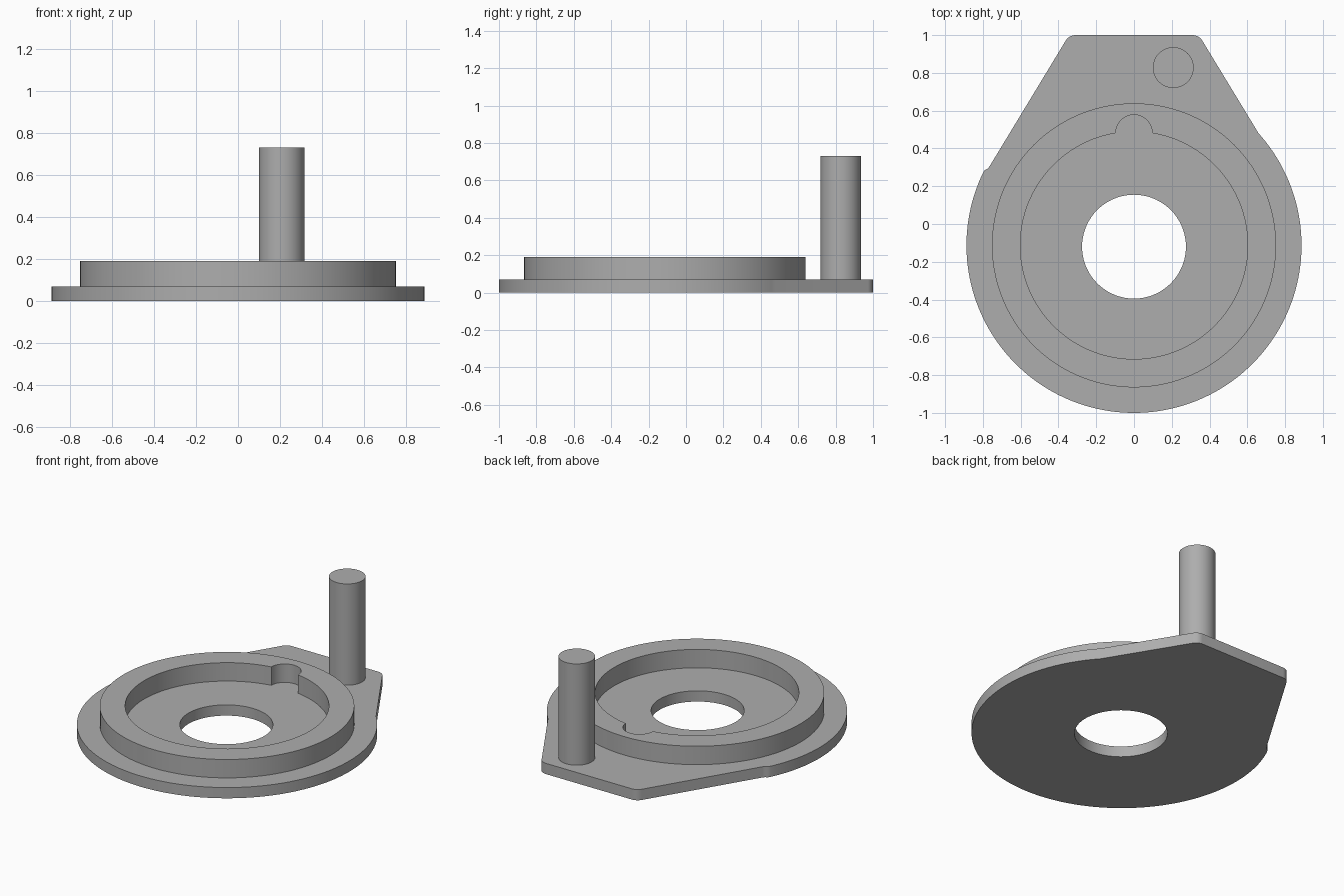
import bpy
import bmesh
from math import sin, cos, asin, pi, radians

old = bpy.data.objects.get("Cube")
if old:
    bpy.data.objects.remove(old, do_unlink=True)

grey = bpy.data.materials.new("plain grey")
grey.use_nodes = True
color = (0.42, 0.42, 0.42, 1)
grey.diffuse_color = color
grey.node_tree.nodes["Principled BSDF"].inputs["Base Color"].default_value = color

CY = -0.113          # shared centre of disc, ring and bore
PLATE_TOP = 0.07
RING_TOP = 0.19
PIN_TOP = 0.73


def arc(cx, cy, r, start, end, steps):
    """Points along an arc, both ends included."""
    return [(cx + r * cos(start + (end - start) * i / steps),
             cy + r * sin(start + (end - start) * i / steps))
            for i in range(steps + 1)]


def circle(cx, cy, r, steps):
    return arc(cx, cy, r, 0, 2 * pi, steps)[:-1]


def prism(name, loops, bottom, top):
    """Extrude an outline, with any inner loops left as holes."""
    bm = bmesh.new()
    edges = []
    for loop in loops:
        verts = [bm.verts.new((x, y, bottom)) for x, y in loop]
        edges += [bm.edges.new((v, verts[i - 1])) for i, v in enumerate(verts)]
    bmesh.ops.triangle_fill(bm, edges=edges, use_beauty=True)
    result = bmesh.ops.extrude_face_region(bm, geom=bm.faces[:], use_keep_orig=True)
    raised = [g for g in result["geom"] if isinstance(g, bmesh.types.BMVert)]
    bmesh.ops.translate(bm, verts=raised, vec=(0, 0, top - bottom))
    bmesh.ops.recalc_face_normals(bm, faces=bm.faces[:])
    mesh = bpy.data.meshes.new(name)
    bm.to_mesh(mesh)
    bm.free()
    mesh.materials.append(grey)
    obj = bpy.data.objects.new(name, mesh)
    bpy.context.collection.objects.link(obj)
    bpy.ops.object.select_all(action='DESELECT')
    obj.select_set(True)
    bpy.context.view_layer.objects.active = obj
    bpy.ops.object.shade_smooth_by_angle(angle=radians(30))
    return obj


# Base plate: round disc running into a tapered tab with rounded corners
R = 0.887
right_join = asin((0.48 - CY) / R)
left_join = pi - asin((0.27 - CY) / R)
outline = arc(0, CY, R, left_join, right_join + 2 * pi, 120)
slant = radians(32)
outline += arc(0.31, 0.94, 0.06, slant, pi / 2, 8)
outline += arc(-0.31, 0.94, 0.06, pi / 2, pi - slant, 8)
outline += [(-0.765, 0.305), (-0.775, 0.293), (-0.79, 0.285)]
bore = circle(0, CY - 0.007, 0.275, 72)
prism("base_plate", [outline, bore], 0, PLATE_TOP)

# Raised ring with a half-round notch in its inner wall
inner_r, notch_r = 0.602, 0.097
gap = asin(notch_r / inner_r)
notch_y = CY + inner_r * cos(gap)
inner = arc(0, CY, inner_r, pi / 2 + gap, 5 * pi / 2 - gap, 96)
inner += arc(0, notch_y, notch_r, 0, pi, 20)[1:-1]
prism("raised_ring", [circle(0, CY, 0.752, 120), inner], PLATE_TOP, RING_TOP)

# Upright pin on the tab
prism("upright_pin", [circle(0.208, 0.828, 0.108, 48)], PLATE_TOP, PIN_TOP)
